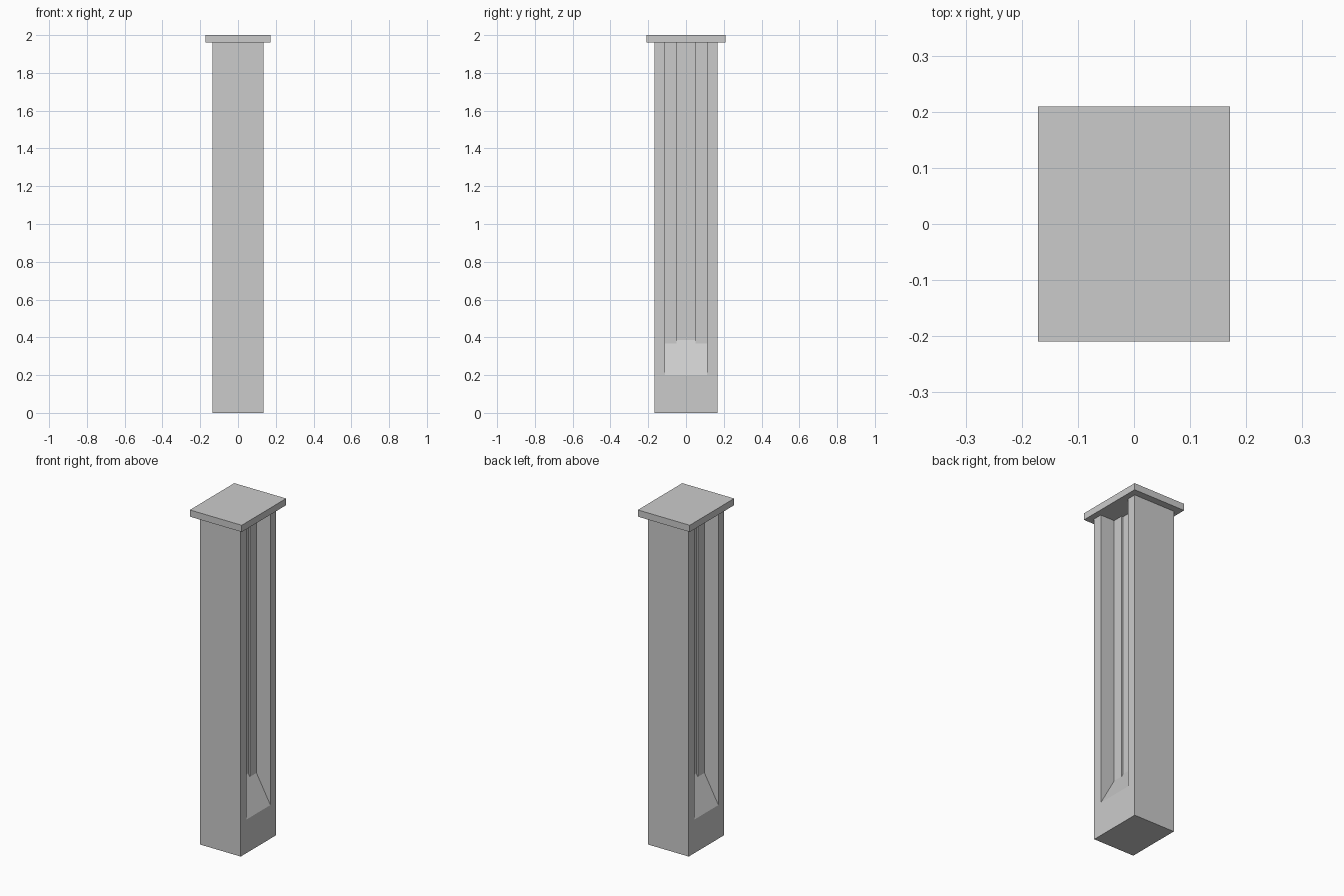
import bpy
import bmesh
import math

cube = bpy.data.objects.get("Cube")
if cube:
    bpy.data.objects.remove(cube, do_unlink=True)

HALF_X, HALF_Y = 0.135, 0.167      # post half sizes
POST_TOP, TOTAL = 1.96, 2.0
SILL = 0.2                         # height where the channel floor starts
SLOPE = 1.82                       # rise of the channel floor per unit of depth

grey = bpy.data.materials.new("plain_grey")
grey.use_nodes = True
grey.diffuse_color = (0.6, 0.6, 0.6, 1)
grey.node_tree.nodes["Principled BSDF"].inputs["Base Color"].default_value = (0.6, 0.6, 0.6, 1)


def add_object(name, bm):
    bmesh.ops.recalc_face_normals(bm, faces=bm.faces)
    mesh = bpy.data.meshes.new(name)
    bm.to_mesh(mesh)
    bm.free()
    mesh.materials.append(grey)
    obj = bpy.data.objects.new(name, mesh)
    bpy.context.collection.objects.link(obj)
    return obj


def add_box(name, half_x, half_y, bottom, top):
    bm = bmesh.new()
    bmesh.ops.create_cube(bm, size=1)
    for v in bm.verts:
        v.co.x *= 2 * half_x
        v.co.y *= 2 * half_y
        v.co.z = top if v.co.z > 0 else bottom
    return add_object(name, bm)


def add_channel_cutter(name, side, floor_x, half_y):
    """Side profile with a sloping sill, swept across the channel width."""
    outer, top = HALF_X + 0.05, POST_TOP + 0.05
    profile = [(outer, SILL - 0.05 * SLOPE),
               (floor_x, SILL + (HALF_X - floor_x) * SLOPE),
               (floor_x, top), (outer, top)]
    bm = bmesh.new()
    face = bm.faces.new([bm.verts.new((side * x, -half_y, z)) for x, z in profile])
    swept = bmesh.ops.extrude_face_region(bm, geom=[face])
    verts = [g for g in swept["geom"] if isinstance(g, bmesh.types.BMVert)]
    bmesh.ops.translate(bm, verts=verts, vec=(0, 2 * half_y, 0))
    obj = add_object(name, bm)
    obj.hide_render = True
    return obj


# Post with a wide channel and a narrow deeper groove on both sides
post = add_box("post", HALF_X, HALF_Y, 0, POST_TOP)
cutters = []
for side, label in ((1, "left"), (-1, "right")):
    cutters.append(add_channel_cutter(label + "_channel_cutter", side, 0.043, 0.1125))
    cutters.append(add_channel_cutter(label + "_groove_cutter", side, 0.033, 0.05))
for cutter in cutters:
    mod = post.modifiers.new(cutter.name, "BOOLEAN")
    mod.operation = "DIFFERENCE"
    mod.solver = "EXACT"
    mod.object = cutter

# Bake the cuts, merge coplanar pieces and remove the cutters
bpy.context.view_layer.update()
evaluated = post.evaluated_get(bpy.context.evaluated_depsgraph_get())
bm = bmesh.new()
bm.from_mesh(evaluated.to_mesh())
evaluated.to_mesh_clear()
bmesh.ops.dissolve_limit(bm, angle_limit=math.radians(1), verts=bm.verts, edges=bm.edges)
post.modifiers.clear()
bm.to_mesh(post.data)
bm.free()
for cutter in cutters:
    bpy.data.objects.remove(cutter, do_unlink=True)

# Flat overhanging cap
add_box("cap", 0.171, 0.209, POST_TOP, TOTAL)
